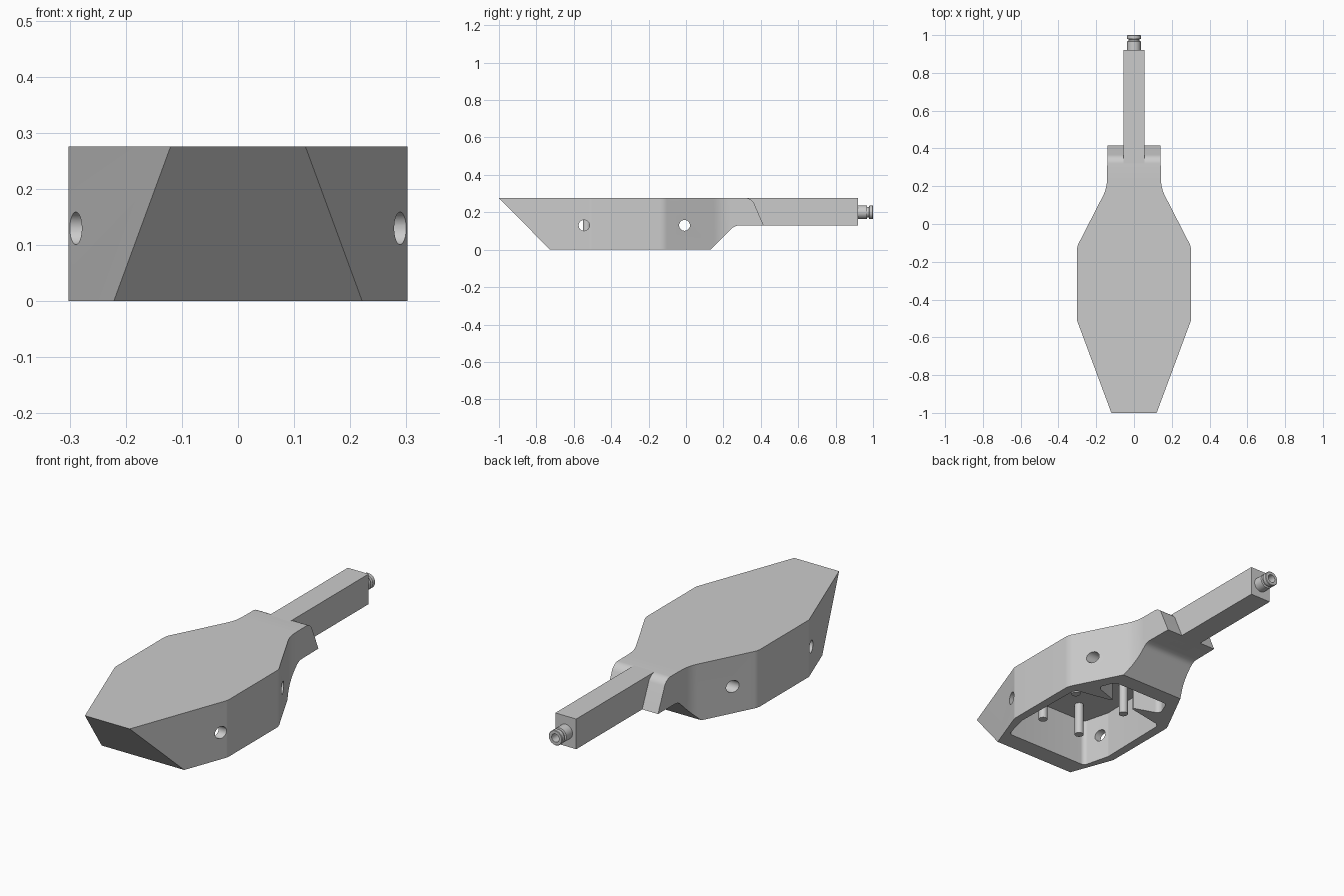
import bpy, bmesh, math
from mathutils import Vector

cube = bpy.data.objects.get("Cube")
if cube:
    bpy.data.objects.remove(cube)

COLOR = (0.6, 0.6, 0.6, 1)
grey = bpy.data.materials.new("plain grey")
grey.use_nodes = True
grey.diffuse_color = COLOR
grey.node_tree.nodes["Principled BSDF"].inputs["Base Color"].default_value = COLOR


def rounded(points, steps=6):
    """Closed outline from (a, b, radius) corners."""
    out = []
    for i, (a, b, r) in enumerate(points):
        p = Vector((a, b))
        if not r:
            out.append(p)
            continue
        d0 = (Vector(points[i - 1][:2]) - p).normalized()
        d1 = (Vector(points[(i + 1) % len(points)][:2]) - p).normalized()
        half = math.acos(d0.dot(d1)) / 2
        centre = p + (d0 + d1).normalized() * (r / math.sin(half))
        start = p + d0 * (r / math.tan(half)) - centre
        end = p + d1 * (r / math.tan(half)) - centre
        for k in range(steps + 1):
            out.append(centre + start.lerp(end, k / steps).normalized() * r)
    return out


def finish(name, bm):
    bmesh.ops.recalc_face_normals(bm, faces=bm.faces)
    me = bpy.data.meshes.new(name)
    bm.to_mesh(me)
    bm.free()
    me.materials.append(grey)
    ob = bpy.data.objects.new(name, me)
    bpy.context.collection.objects.link(ob)
    smooth(ob)
    return ob


def smooth(ob):
    ob.data.shade_smooth()
    ob.data.set_sharp_from_angle(angle=math.radians(20))


def prism(name, outline, place, lo, hi):
    """Extrude a 2D outline; place(a, b, t) gives the 3D point."""
    bm = bmesh.new()
    rings = [[bm.verts.new(place(a, b, t)) for a, b in outline] for t in (lo, hi)]
    for ring in rings:
        bm.faces.new(ring)
    for i in range(len(outline)):
        bm.faces.new((rings[0][i - 1], rings[0][i], rings[1][i], rings[1][i - 1]))
    return finish(name, bm)


def plan(a, b, t):
    return (a, b, t)


def side(a, b, t):
    return (t, a, b)


def circle(cx, cy, r, n=24):
    return [(cx + r * math.cos(math.tau * i / n), cy + r * math.sin(math.tau * i / n)) for i in range(n)]


def mirrored(half):
    return half + [(-x, y, r) for x, y, r in reversed(half)]


def combine(ob, tool, operation):
    tool.hide_render = True
    mod = ob.modifiers.new("cut", "BOOLEAN")
    mod.operation, mod.solver, mod.object = operation, "EXACT", tool
    bpy.context.view_layer.update()
    bpy.context.view_layer.objects.active = ob
    bpy.ops.object.modifier_apply(modifier=mod.name)
    bpy.data.objects.remove(tool)


TOP, NECK = 0.276, 0.13

# Body: plan outline intersected with the side profile
body = prism("body", rounded(mirrored([
    (0.12, -1.01, 0), (0.12, -1, 0), (0.302, -0.51, 0.04), (0.302, -0.12, 0.08),
    (0.143, 0.19, 0.2), (0.14, 0.45, 0)])), plan, -0.05, TOP + 0.05)
profile = prism("side_profile", rounded([
    (-1.0, TOP, 0), (-0.727, 0, 0), (0.13, 0, 0), (0.262, NECK, 0.06),
    (0.415, NECK, 0), (0.352, TOP, 0.05)]), side, -0.5, 0.5)
combine(body, profile, "INTERSECT")

# Open cavity underneath, pinched by a wedge on each side near the rear
cavity = prism("cavity_cutter", rounded(mirrored([
    (0.228, -0.635, 0.025), (0.262, -0.5, 0.03), (0.255, -0.125, 0.03),
    (0.045, -0.085, 0.006), (0.19, -0.035, 0.025), (0.155, 0.05, 0.025)])), plan, -0.1, 0.235)
combine(body, cavity, "DIFFERENCE")

# Round holes through both side walls
for y in (-0.545, -0.008):
    combine(body, prism("hole_cutter", circle(y, NECK, 0.029), side, -0.5, 0.5), "DIFFERENCE")
smooth(body)

# Mounting posts inside the cavity
for x, y in ((0.11, -0.53), (0.145, -0.25)):
    for s in (-1, 1):
        prism("mounting_post", circle(s * x, y, 0.021), plan, 0.075, 0.245)

# Square arm
prism("arm", [(0.315, NECK), (0.92, NECK), (0.92, TOP), (0.315, TOP)], side, -0.056, 0.056)

# Grooved connector with a recessed end, turned about the arm axis
rings = [(0, 0.91), (0.036, 0.91), (0.036, 0.967), (0.028, 0.969), (0.028, 0.978),
         (0.036, 0.98), (0.036, 0.998), (0.034, 1.0), (0.02, 1.0), (0.02, 0.95), (0, 0.95)]
bm = bmesh.new()
verts = [bm.verts.new((r, y, 0.2)) for r, y in rings]
edges = [bm.edges.new(pair) for pair in zip(verts, verts[1:])]
bmesh.ops.spin(bm, geom=verts + edges, cent=(0, 0, 0.2), axis=(0, 1, 0),
               angle=math.tau, steps=32)
bmesh.ops.remove_doubles(bm, verts=bm.verts, dist=0.0001)
finish("connector", bm)
